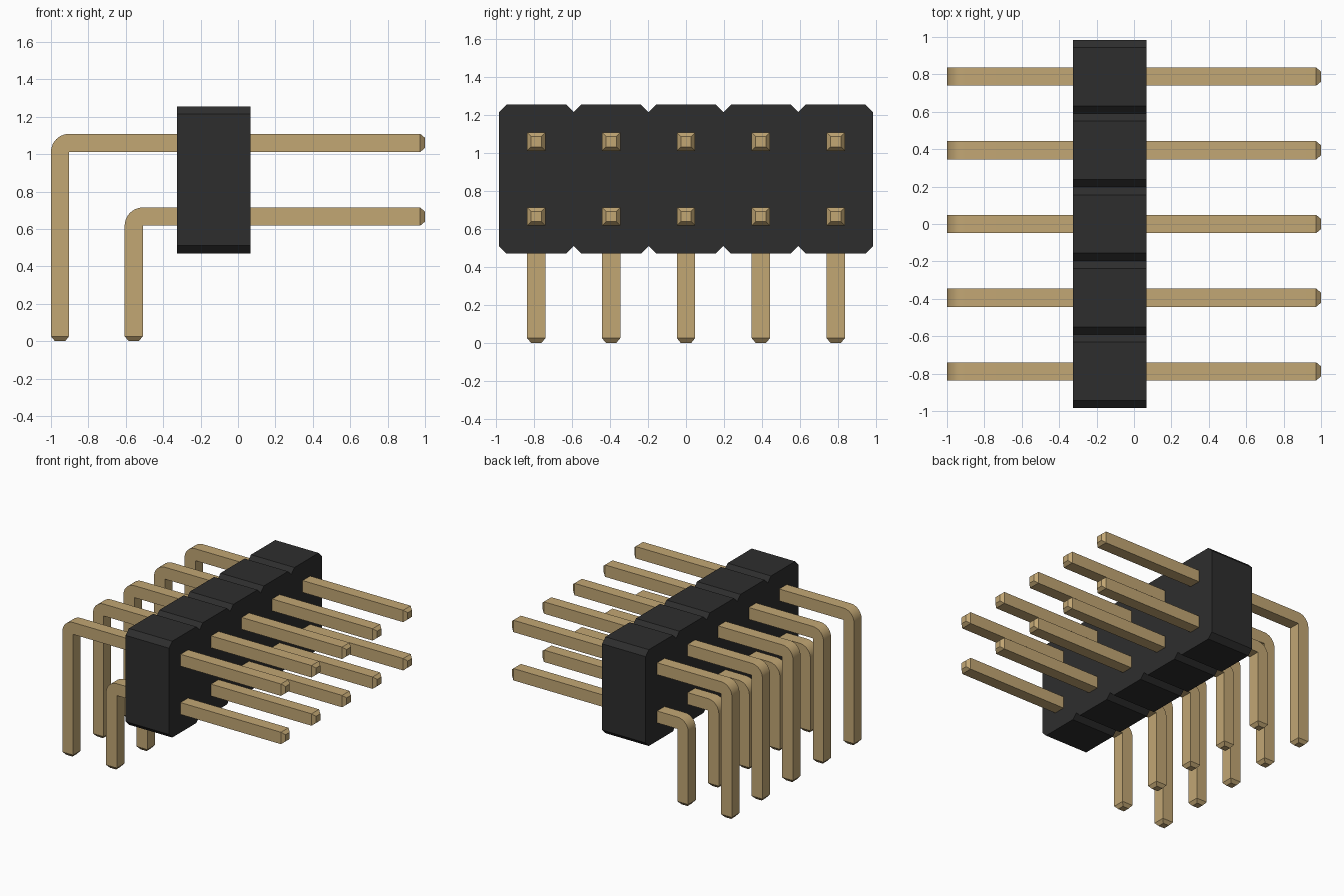
import bpy
import bmesh
import math
from mathutils import Vector

if "Cube" in bpy.data.objects:
    bpy.data.objects.remove(bpy.data.objects["Cube"], do_unlink=True)

PITCH = 0.394          # spacing between pins
HALF = 0.0485          # half the pin thickness
TIP, TIP_HALF = 0.026, 0.027
COLUMNS = 5


def material(name, rgb):
    mat = bpy.data.materials.new(name)
    mat.use_nodes = True
    mat.diffuse_color = (*rgb, 1)
    mat.node_tree.nodes["Principled BSDF"].inputs["Base Color"].default_value = (*rgb, 1)
    return mat


def make_object(name, bm, mat):
    bmesh.ops.recalc_face_normals(bm, faces=bm.faces)
    mesh = bpy.data.meshes.new(name)
    bm.to_mesh(mesh)
    bm.free()
    mesh.materials.append(mat)
    obj = bpy.data.objects.new(name, mesh)
    bpy.context.collection.objects.link(obj)
    return obj


black = material("black plastic", (0.027, 0.027, 0.027))
gold = material("pale gold metal", (0.54, 0.385, 0.175))


def housing():
    """Row of chamfered cells, extruded along x."""
    x0, x1, z0, z1, cut = -0.325, 0.067, 0.47, 1.256, 0.041
    half = PITCH / 2
    top = []
    for i in range(COLUMNS):
        y = (i - (COLUMNS - 1) / 2) * PITCH
        top += [(y - half, z1 - cut), (y - half + cut, z1), (y + half - cut, z1)]
    top.append((COLUMNS * half, z1 - cut))
    outline = top + [(y, z0 + z1 - z) for y, z in reversed(top)]
    bm = bmesh.new()
    face = bm.faces.new([bm.verts.new((x0, y, z)) for y, z in outline])
    moved = bmesh.ops.extrude_face_region(bm, geom=[face])["geom"]
    bmesh.ops.translate(bm, vec=(x1 - x0, 0, 0),
                        verts=[v for v in moved if isinstance(v, bmesh.types.BMVert)])
    return make_object("housing", bm, black)


def pin(name, y, leg_x, arm_z):
    """Square wire swept along an arm, a rounded bend and a leg."""
    pivot = Vector((leg_x + HALF, y, arm_z - HALF))
    up, left = Vector((0, 0, 1)), Vector((-1, 0, 0))
    # each ring: centre, direction across the wire, half width
    rings = [(Vector((1, y, arm_z)), up, TIP_HALF),
             (Vector((1 - TIP, y, arm_z)), up, HALF)]
    steps = 10
    for i in range(steps + 1):
        a = math.pi / 2 * i / steps
        out = up * math.cos(a) + left * math.sin(a)
        rings.append((pivot + out * HALF, out, HALF))
    rings += [(Vector((leg_x, y, TIP)), left, HALF),
              (Vector((leg_x, y, 0)), left, TIP_HALF)]
    bm = bmesh.new()
    side = Vector((0, 1, 0))
    loops = [[bm.verts.new(c + out * h * s + side * h * t)
              for s, t in ((1, 1), (1, -1), (-1, -1), (-1, 1))]
             for c, out, h in rings]
    for a, b in zip(loops, loops[1:]):
        for j in range(4):
            k = (j + 1) % 4
            bm.faces.new((a[j], a[k], b[k], b[j]))
    bm.faces.new(loops[0])
    bm.faces.new(loops[-1])
    # the inside of the bend is a sharp corner
    bmesh.ops.remove_doubles(bm, verts=bm.verts, dist=1e-4)
    return make_object(name, bm, gold)


housing()

# Two rows of bent pins
pins = []
for i in range(COLUMNS):
    y = (i - (COLUMNS - 1) / 2) * PITCH
    pins.append(pin(f"upper_pin_{i + 1}", y, -1 + HALF, 1.06))
    pins.append(pin(f"lower_pin_{i + 1}", y, -1 + HALF + PITCH, 0.666))

bpy.ops.object.select_all(action='DESELECT')
for obj in pins:
    obj.select_set(True)
bpy.context.view_layer.objects.active = pins[0]
bpy.ops.object.shade_smooth_by_angle(angle=math.radians(30))
